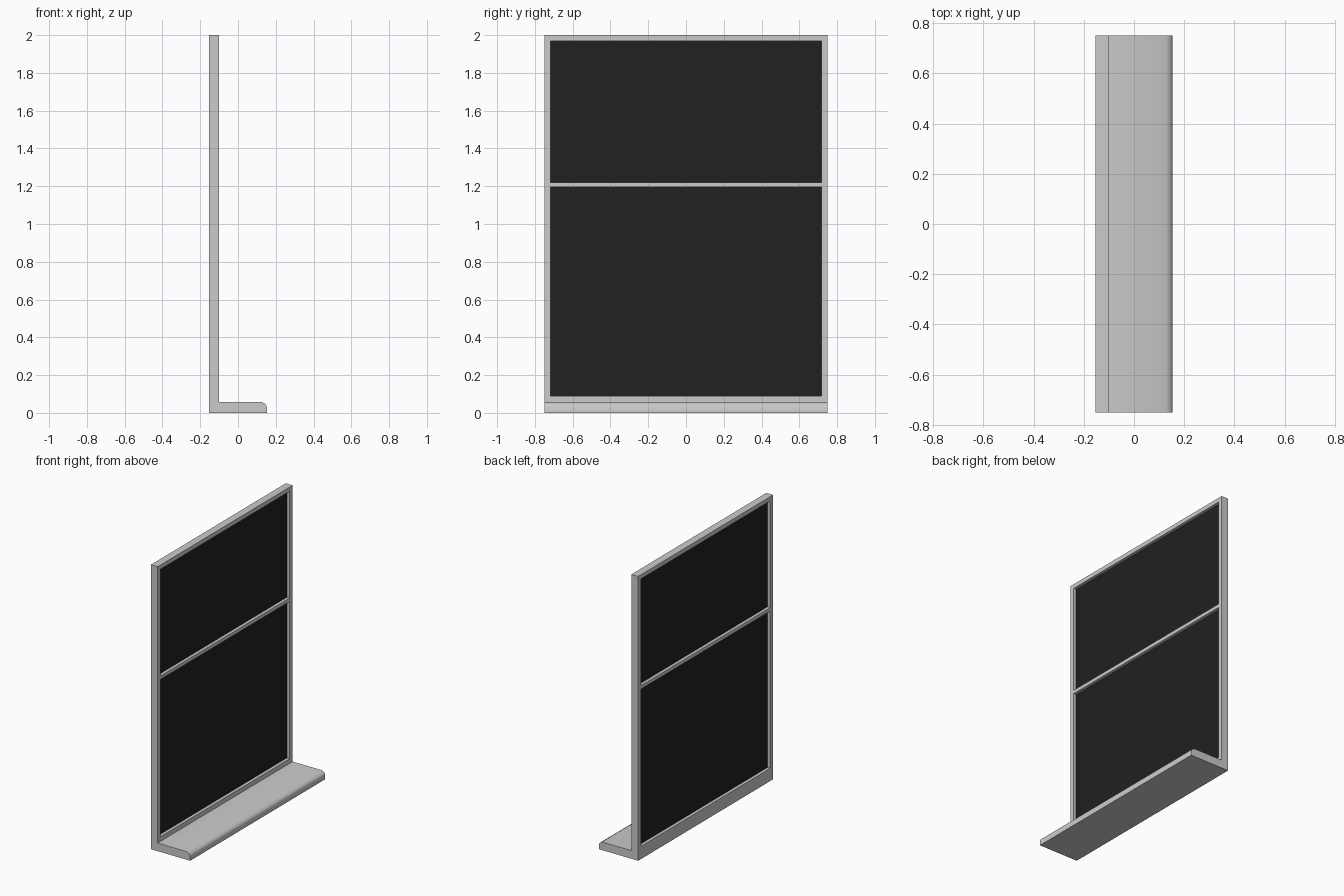
import bpy, bmesh, math

if "Cube" in bpy.data.objects:
    bpy.data.objects.remove(bpy.data.objects["Cube"])

BACK, FRONT, NOSE = -0.153, -0.1, 0.153
HALF = 0.75


def box(name, x0, x1, y0, y1, z0, z1):
    bpy.ops.mesh.primitive_cube_add(size=1, location=((x0 + x1) / 2, (y0 + y1) / 2, (z0 + z1) / 2))
    ob = bpy.context.object
    ob.name = name
    ob.scale = (x1 - x0, y1 - y0, z1 - z0)
    bpy.ops.object.transform_apply(location=False, rotation=False, scale=True)
    return ob


# Frame and sill: one L-shaped profile with a bevelled nose, swept along y
profile = [(BACK, 0), (NOSE, 0), (NOSE, 0.033), (0.147, 0.045), (0.128, 0.057),
           (FRONT, 0.057), (FRONT, 2), (BACK, 2)]
bm = bmesh.new()
face = bm.faces.new([bm.verts.new((x, -HALF, z)) for x, z in profile])
ext = bmesh.ops.extrude_face_region(bm, geom=[face])
bmesh.ops.translate(bm, vec=(0, 2 * HALF, 0),
                    verts=[v for v in ext["geom"] if isinstance(v, bmesh.types.BMVert)])
bmesh.ops.recalc_face_normals(bm, faces=bm.faces)
mesh = bpy.data.meshes.new("window_frame")
bm.to_mesh(mesh)
bm.free()
frame = bpy.data.objects.new("window_frame", mesh)
bpy.context.collection.objects.link(frame)

# Dark glass
glass_mat = bpy.data.materials.new("dark_glass")
glass_mat.diffuse_color = (0.015, 0.015, 0.015, 1)
glass_mat.use_nodes = True
glass_mat.node_tree.nodes["Principled BSDF"].inputs["Base Color"].default_value = glass_mat.diffuse_color

# Two openings cut through the frame, leaving the middle rail, each with a pane
for label, z0, z1 in (("lower", 0.09, 1.195), ("upper", 1.22, 1.97)):
    cutter = box(label + "_opening_cutter", -0.3, 0.3, -0.717, 0.717, z0, z1)
    cutter.hide_render = True
    mod = frame.modifiers.new(label + "_opening", 'BOOLEAN')
    mod.object = cutter
    mod.operation = 'DIFFERENCE'
    mod.solver = 'EXACT'
    bpy.context.view_layer.objects.active = frame
    bpy.ops.object.modifier_apply(modifier=mod.name)
    bpy.data.objects.remove(cutter)
    pane = box(label + "_glass", -0.132, -0.121, -0.717, 0.717, z0, z1)
    pane.data.materials.append(glass_mat)

# Smooth the sill nose, keep square edges sharp
bpy.ops.object.select_all(action='DESELECT')
frame.select_set(True)
bpy.context.view_layer.objects.active = frame
bpy.ops.object.shade_smooth_by_angle(angle=math.radians(40))
